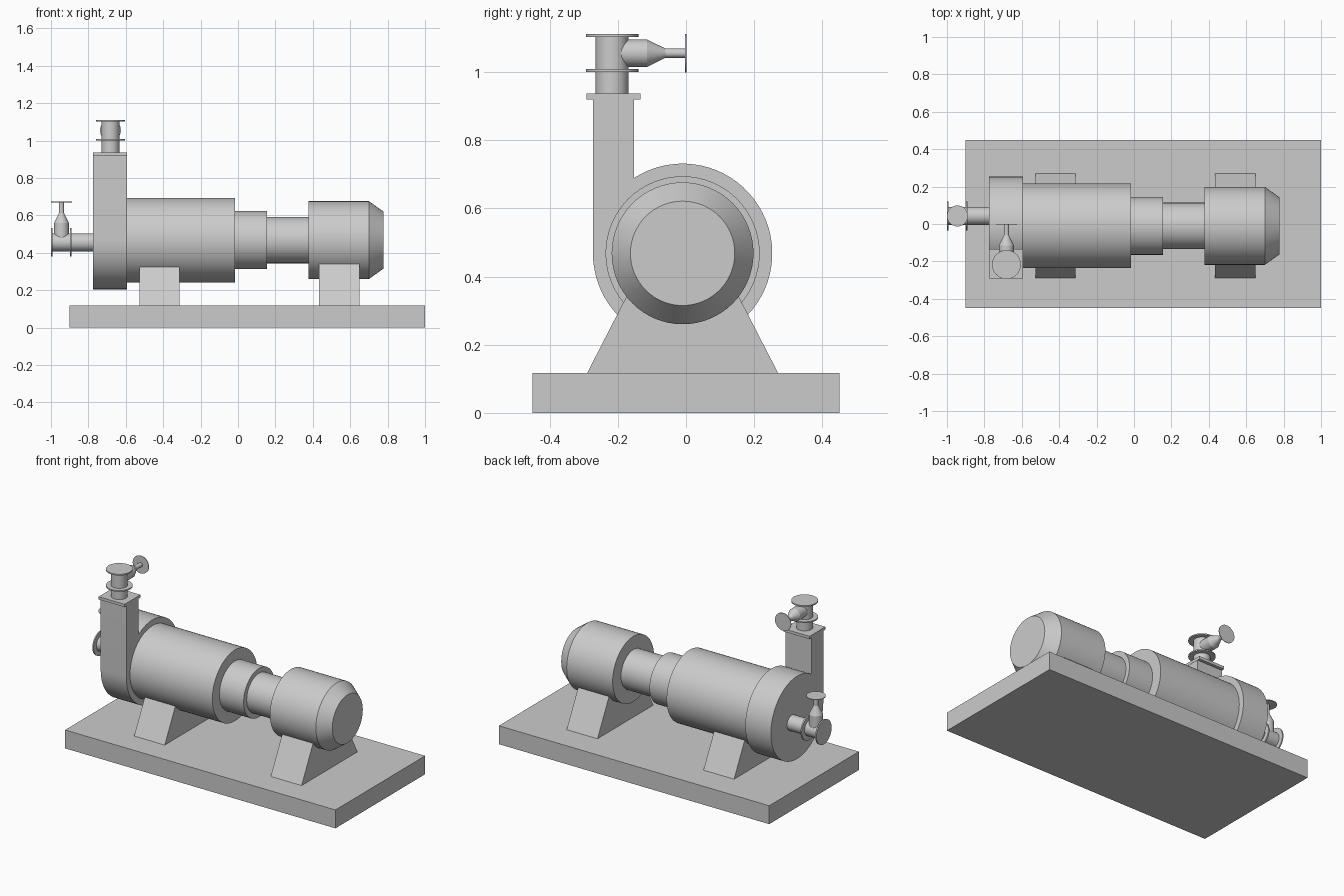
import bpy
import math
from mathutils import Vector

if "Cube" in bpy.data.objects:
    bpy.data.objects.remove(bpy.data.objects["Cube"])

CY, CZ = -0.01, 0.468          # shaft axis position
SEG = 64


def make(name, verts, faces, smooth=True):
    mesh = bpy.data.meshes.new(name)
    mesh.from_pydata(verts, [], faces)
    mesh.update()
    obj = bpy.data.objects.new(name, mesh)
    bpy.context.collection.objects.link(obj)
    if smooth:
        bpy.ops.object.select_all(action='DESELECT')
        obj.select_set(True)
        bpy.context.view_layer.objects.active = obj
        bpy.ops.object.shade_smooth_by_angle(angle=math.radians(20))
    return obj


def lathe(name, profile, origin, axis):
    """Spin (distance, radius) points around an axis, with capped ends."""
    q = Vector(axis).to_track_quat('Z', 'Y')
    verts, faces = [], []
    for t, r in profile:
        for i in range(SEG):
            a = 2 * math.pi * i / SEG
            verts.append(Vector(origin) + q @ Vector((r * math.cos(a), r * math.sin(a), t)))
    n = len(profile)
    for k in range(n - 1):
        for i in range(SEG):
            j = (i + 1) % SEG
            faces.append((k * SEG + i, k * SEG + j, (k + 1) * SEG + j, (k + 1) * SEG + i))
    faces.append(tuple(reversed(range(SEG))))
    faces.append(tuple(range((n - 1) * SEG, n * SEG)))
    return make(name, verts, faces)


def prism(name, outline, x0, x1, smooth=False):
    """Extrude a (y, z) outline, counter-clockwise seen from +x, along x."""
    n = len(outline)
    verts = [(x, y, z) for x in (x0, x1) for y, z in outline]
    faces = [tuple(reversed(range(n))), tuple(range(n, 2 * n))]
    faces += [(i, (i + 1) % n, n + (i + 1) % n, n + i) for i in range(n)]
    return make(name, verts, faces, smooth)


def box(name, x0, x1, y0, y1, z0, z1):
    return prism(name, [(y0, z0), (y1, z0), (y1, z1), (y0, z1)], x0, x1)


def port(name, origin, axis, start, side):
    """Flanged pipe with a tapered side branch; origin is the branch centre."""
    r, f, t = 0.048, 0.077, 0.008
    lathe(name + "_pipe", [(start, r), (0.056, r)], origin, axis)
    for tag, d in (("inner", -0.055), ("outer", 0.048)):
        lathe(f"{name}_{tag}_flange", [(d, f), (d + t, f)], origin, axis)
    lathe(name + "_branch", [(0.0, 0.04), (0.103, 0.04), (0.157, 0.0135), (0.215, 0.0135)],
          origin, side)
    lathe(name + "_branch_disc", [(0.214, 0.056), (0.218, 0.056)], origin, side)


# Base plate
box("base_plate", -0.9, 1.0, -0.45, 0.45, 0.0, 0.117)

# Trapezoid supports
feet = [(CY - 0.28, 0.117), (CY + 0.28, 0.117), (CY + 0.155, 0.36), (CY - 0.155, 0.36)]
prism("pump_support", feet, -0.527, -0.312)
prism("motor_support", feet, 0.433, 0.65)

# Bearing housing, coupling and motor along the shaft
axis_origin = (0, CY, CZ)
lathe("bearing_housing", [(-0.6, 0.226), (-0.015, 0.226)], axis_origin, (1, 0, 0))
lathe("coupling_guard", [(-0.016, 0.155), (0.155, 0.155)], axis_origin, (1, 0, 0))
lathe("shaft_cover", [(0.154, 0.124), (0.378, 0.124)], axis_origin, (1, 0, 0))
lathe("motor", [(0.377, 0.208), (0.70, 0.208), (0.777, 0.153)], axis_origin, (1, 0, 0))

# Scroll casing with tangential discharge neck
R, neck = 0.263, -0.152
end = 2 * math.pi + math.acos((neck - CY) / R)
outline = []
for i in range(61):
    a = math.pi + (end - math.pi) * i / 60
    outline.append((CY + R * math.cos(a), CZ + R * math.sin(a)))
outline += [(neck, 0.92), (CY - R, 0.92)]
prism("scroll_casing", outline, -0.774, -0.594, True)
box("discharge_flange", -0.775, -0.593, -0.292, -0.133, 0.919, 0.937)

# Discharge and suction ports
port("discharge", (-0.682, -0.217, 1.055), (0, 0, 1), -0.125, (0, 1, 0))
port("suction", (-0.944, 0.043, 0.456), (-1, 0, 0), -0.175, (0, 0, 1))
